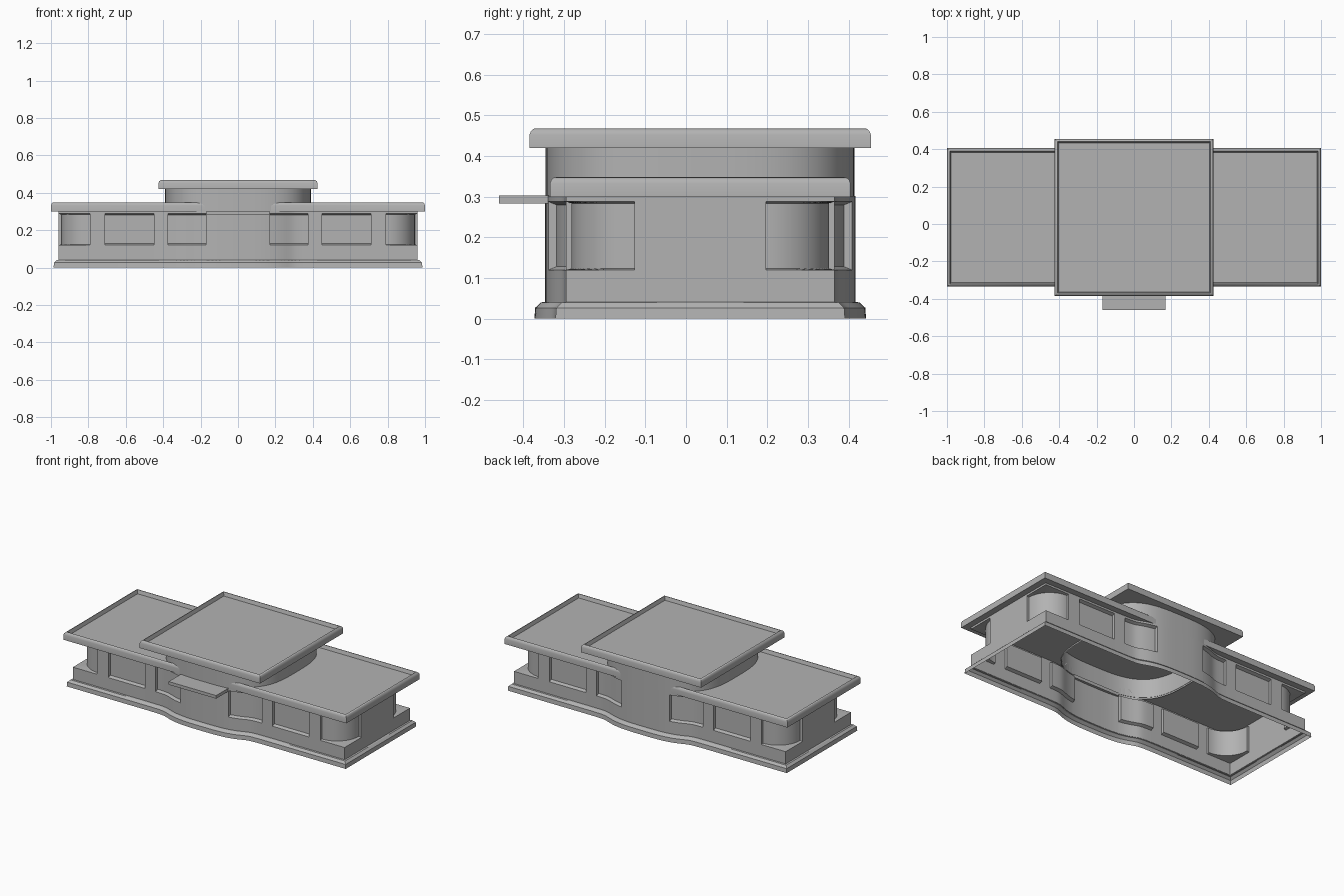
import bpy, bmesh
from math import cos, sin, pi, radians

cube = bpy.data.objects.get("Cube")
if cube:
    bpy.data.objects.remove(cube, do_unlink=True)

CENTRE_Y = 0.035
WALL_X, WALL_Y = 0.96, 0.33      # half size of the wings
DRUM_X, DRUM_Y, POWER = 0.39, 0.38, 3.2
BASE, SILL, LINTEL, TOP = 0.04, 0.12, 0.288, 0.302

grey = bpy.data.materials.new("plain_grey")
grey.use_nodes = True
grey.diffuse_color = (0.45, 0.45, 0.45, 1)
grey.node_tree.nodes["Principled BSDF"].inputs["Base Color"].default_value = (0.45, 0.45, 0.45, 1)


def finish(name, bm, mirror=False):
    """Turn a bmesh into a shaded object, mirrored from one quarter if asked."""
    if mirror:
        for axis in (0, 1):
            dup = bmesh.ops.duplicate(bm, geom=bm.verts[:] + bm.edges[:] + bm.faces[:])["geom"]
            for v in dup:
                if isinstance(v, bmesh.types.BMVert):
                    v.co[axis] *= -1
            bmesh.ops.reverse_faces(bm, faces=[f for f in dup if isinstance(f, bmesh.types.BMFace)])
    bmesh.ops.remove_doubles(bm, verts=bm.verts[:], dist=0.0005)
    if not mirror:
        bmesh.ops.recalc_face_normals(bm, faces=bm.faces[:])
    mesh = bpy.data.meshes.new(name)
    bm.to_mesh(mesh)
    bm.free()
    mesh.materials.append(grey)
    ob = bpy.data.objects.new(name, mesh)
    ob.location.y = CENTRE_Y
    bpy.context.collection.objects.link(ob)
    return ob


def smooth(ob):
    bpy.ops.object.select_all(action='DESELECT')
    ob.select_set(True)
    bpy.context.view_layer.objects.active = ob
    bpy.ops.object.shade_smooth_by_angle(angle=radians(30))


def loft(bm, rows, closed=False):
    """Skin quads between rows of points, each row above the last."""
    vs = [[bm.verts.new(p) for p in row] for row in rows]
    n = len(vs[0])
    for a, b in zip(vs, vs[1:]):
        for i in range(n if closed else n - 1):
            j = (i + 1) % n
            bm.faces.new((a[i], a[j], b[j], b[i]))
    return vs


def at(path, z):
    return [(x, y, z) for x, y in path]


def front(x):
    """Front line of the plan: the drum blended softly into the wing wall."""
    drum = DRUM_Y * max(0, 1 - (x / DRUM_X) ** POWER) ** (1 / POWER)
    gap = drum - WALL_Y
    return -0.5 * (drum + WALL_Y + (gap * gap + 0.0004) ** 0.5)


def run(x0, x1, n):
    xs = [x0 + (x1 - x0) * i / n for i in range(n + 1)]
    return [(x, front(x) if x < 0.4 else -WALL_Y) for x in xs]


def window(bm, outer, inner, slope):
    """Wall bay with a recessed pane framed by sill, lintel and jambs."""
    loft(bm, [at(outer, BASE), at(outer, SILL), at(inner, SILL + slope),
              at(inner, LINTEL - slope), at(outer, LINTEL), at(outer, TOP)])
    for i, flip in ((0, False), (-1, True)):
        ring = [(*outer[i], SILL), (*inner[i], SILL + slope),
                (*inner[i], LINTEL - slope), (*outer[i], LINTEL)]
        bm.faces.new([bm.verts.new(p) for p in (ring[::-1] if flip else ring)])


# Walls: one quarter of the plan, then mirrored
bm = bmesh.new()
end_y = -0.162
for path in (run(0, 0.17, 8), run(0.375, 0.45, 1), run(0.71, 0.79, 1),
             [(WALL_X, end_y), (WALL_X, 0)]):
    loft(bm, [at(path, BASE), at(path, TOP)])
for x0, x1, n in ((0.17, 0.375, 14), (0.45, 0.71, 1)):
    outer = run(x0, x1, n)
    window(bm, outer, [(x, y + 0.02) for x, y in outer], 0.008)
# Rounded corner window inside a square notch
corner, pane = [], []
for i in range(17):
    a = -pi / 2 + i * pi / 32
    c, s = cos(a), sin(a)
    k = max(c, -s)
    corner.append((0.79 + 0.17 * c / k, end_y + 0.168 * s / k))
    pane.append((0.79 + 0.155 * c, end_y + 0.155 * s))
window(bm, corner, pane, 0.004)
smooth(finish("walls", bm, mirror=True))

# Plinth following the plan, with a sloped top
bm = bmesh.new()
rows = []
for off, z in ((0.026, 0), (0.024, 0.027), (0.01, BASE), (-0.002, BASE + 0.002)):
    path = [(x, y - off) for x, y in run(0, 0.399, 24)]
    path += [(WALL_X + off, -WALL_Y - off), (WALL_X + off, 0)]
    rows.append(at(path, z))
loft(bm, rows)
smooth(finish("plinth", bm, mirror=True))


def drum_ring(scale, n=96):
    ring = []
    for i in range(n):
        c, s = cos(2 * pi * i / n), sin(2 * pi * i / n)
        r = scale / (abs(c / DRUM_X) ** POWER + abs(s / DRUM_Y) ** POWER) ** (1 / POWER)
        ring.append((r * c, r * s))
    return ring


# Upper drum, open inside
bm = bmesh.new()
loft(bm, [at(drum_ring(1), TOP - 0.012), at(drum_ring(1), 0.425)], closed=True)
smooth(finish("drum", bm))


def roof(name, hx, hy, z):
    """Slab with a rounded lip around a sunken deck."""
    bm = bmesh.new()
    rows = []
    for inset, h in ((0, 0), (0, 0.032), (0.004, 0.042), (0.01, 0.047), (0.015, 0.048), (0.022, 0.025)):
        x, y = hx - inset, hy - inset
        rows.append(at([(-x, -y), (x, -y), (x, y), (-x, y)], z + h))
    vs = loft(bm, rows, closed=True)
    bm.faces.new(vs[0][::-1])
    bm.faces.new(vs[-1])
    return finish(name, bm)


smooth(roof("upper_roof", 0.425, 0.42, 0.42))
wing_roofs = roof("wing_roofs", 1.0, 0.37, 0.3)

# Clear the wing roofs out of the drum
bm = bmesh.new()
vs = loft(bm, [at(drum_ring(0.995), 0.2), at(drum_ring(0.995), 0.4)], closed=True)
bm.faces.new(vs[0][::-1])
bm.faces.new(vs[1])
cutter = finish("drum_cutter", bm)
cutter.hide_render = True
mod = wing_roofs.modifiers.new("drum_opening", 'BOOLEAN')
mod.operation = 'DIFFERENCE'
mod.solver = 'EXACT'
mod.object = cutter
smooth(wing_roofs)
bpy.ops.object.modifier_apply(modifier="drum_opening")
bpy.data.objects.remove(cutter, do_unlink=True)

# Entrance canopy, front only
bm = bmesh.new()
bmesh.ops.create_cube(bm, size=1)
for v in bm.verts:
    v.co = (v.co.x * 0.335, v.co.y * 0.13 - 0.43, v.co.z * 0.02 + 0.293)
finish("entrance_canopy", bm)
